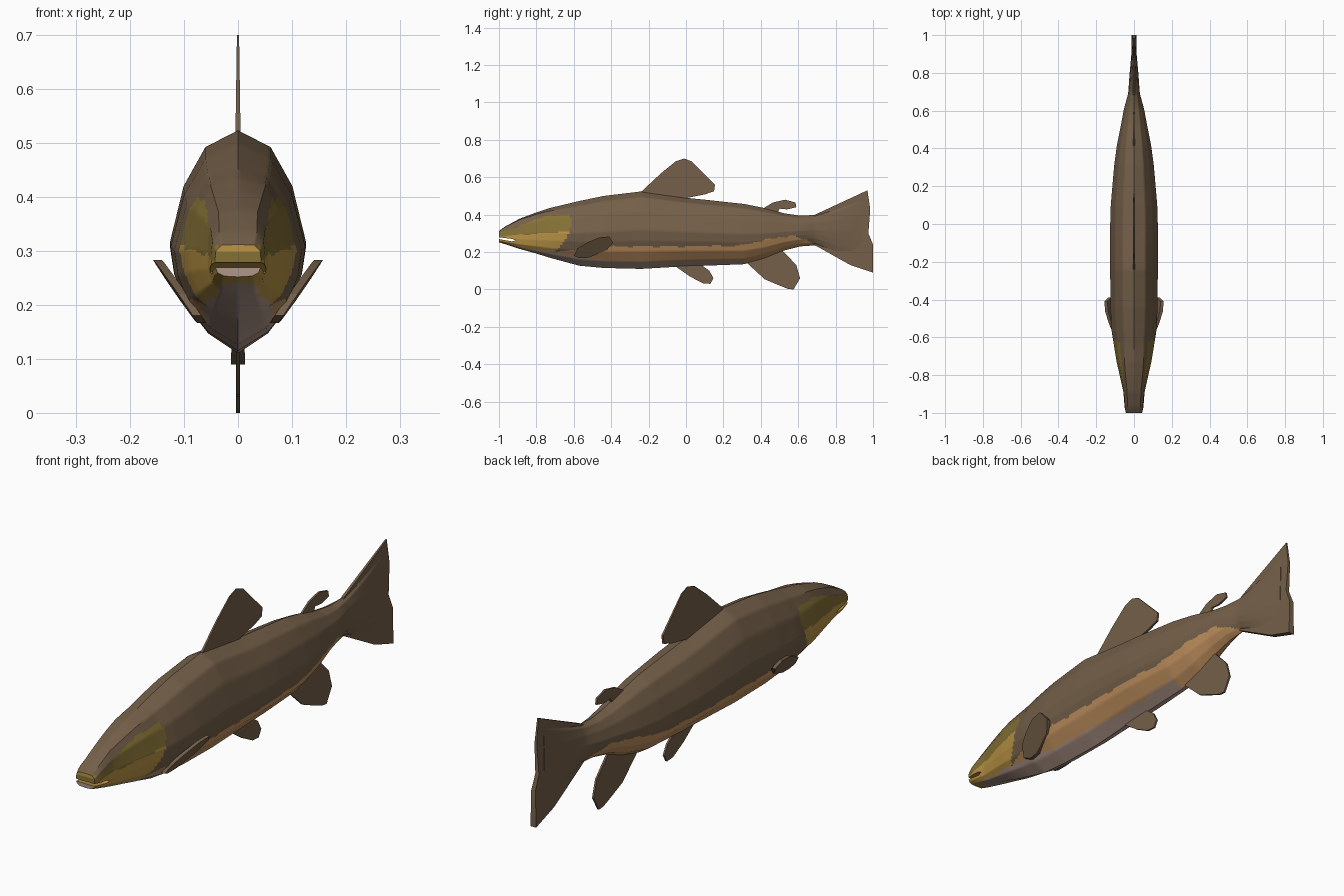
import bpy, bmesh, math

if "Cube" in bpy.data.objects:
    bpy.data.objects.remove(bpy.data.objects["Cube"])

def material(name, rgb):
    m = bpy.data.materials.new(name)
    m.diffuse_color = (*rgb, 1)
    m.use_nodes = True
    m.node_tree.nodes["Principled BSDF"].inputs["Base Color"].default_value = m.diffuse_color
    return m

BROWN = material("back brown", (0.175, 0.115, 0.066))
OLIVE = material("cheek olive", (0.235, 0.165, 0.037))
GOLD = material("jaw gold", (0.500, 0.300, 0.060))
TAN = material("flank tan", (0.520, 0.275, 0.110))
GREY = material("belly grey", (0.430, 0.305, 0.245))
ALL = [BROWN, OLIVE, GOLD, TAN, GREY]

def lerp(table, v, k=1):
    """Piecewise linear lookup of column k in a table sorted by column 0."""
    if v <= table[0][0]:
        return table[0][k]
    for a, b in zip(table, table[1:]):
        if v <= b[0]:
            return a[k] + (b[k] - a[k]) * (v - a[0]) / (b[0] - a[0])
    return table[-1][k]

def add_object(name, bm, mats):
    bmesh.ops.recalc_face_normals(bm, faces=bm.faces)
    me = bpy.data.meshes.new(name)
    bm.to_mesh(me)
    bm.free()
    for m in mats:
        me.materials.append(m)
    ob = bpy.data.objects.new(name, me)
    bpy.context.collection.objects.link(ob)
    return ob

def activate(ob):
    bpy.ops.object.select_all(action='DESELECT')
    bpy.context.view_layer.objects.active = ob
    ob.select_set(True)

def smooth(ob, deg=40):
    activate(ob)
    bpy.ops.object.shade_smooth_by_angle(angle=math.radians(deg))

# Body stations: y, top z, bottom z, half width
BODY = [(-1, .312, .252, .043), (-.97, .335, .243, .050), (-.89, .378, .217, .056),
        (-.80, .412, .192, .076), (-.73, .435, .170, .092), (-.57, .473, .127, .118),
        (-.44, .500, .115, .125), (-.24, .524, .110, .126), (0, .490, .124, .126),
        (.10, .480, .127, .123), (.31, .457, .135, .105), (.42, .435, .165, .090),
        (.53, .406, .210, .068), (.61, .395, .230, .053), (.69, .398, .236, .031),
        (.80, .435, .182, .023), (.94, .495, .130, .010)]
# Half cross-sections, top to bottom: round trunk and boxy snout
ROUND = [(0, 1), (.48, .85), (.80, .5), (1, 0), (.94, -.27), (.78, -.55), (.44, -.82), (0, -1)]
BOXY = [(0, 1), (.70, .96), (.95, .6), (1, 0), (.98, -.4), (.88, -.75), (.60, -.95), (0, -1)]
SUB = 8
HALF = (len(ROUND) - 1) * SUB

def half_section(f):
    pts = [(a[0] + (b[0] - a[0]) * f, a[1] + (b[1] - a[1]) * f) for a, b in zip(ROUND, BOXY)]
    out = []
    for i in range(HALF):
        a, b, t = pts[i // SUB], pts[i // SUB + 1], (i % SUB) / SUB
        out.append((a[0] + (b[0] - a[0]) * t, a[1] + (b[1] - a[1]) * t))
    return out + [pts[-1]]

# Body loft
bm = bmesh.new()
rings = []
STEPS = 160
for s in range(STEPS + 1):
    y = -1 + 1.94 * s / STEPS
    top, bot, w = (lerp(BODY, y, k) for k in (1, 2, 3))
    sec = half_section(max(0, min(1, (-.62 - y) / .36)))
    loop = sec + [(-x, z) for x, z in sec[-2:0:-1]]
    rings.append([bm.verts.new((x * w, y, (top + bot) / 2 + z * (top - bot) / 2)) for x, z in loop])
n = 2 * HALF
for a, b in zip(rings, rings[1:]):
    for i in range(n):
        bm.faces.new((a[i], a[(i + 1) % n], b[(i + 1) % n], b[i]))
for r in (rings[0], rings[-1]):          # end caps as horizontal strips
    for i in range(HALF):
        quad = [r[i], r[i + 1], r[(n - i - 1) % n], r[(n - i) % n]]
        bm.faces.new(list(dict.fromkeys(quad)))
body = add_object("body", bm, ALL)

# Mouth slit: wedge cut through the snout
bm = bmesh.new()
wedge = [(-1.05, .285), (-1.05, .278), (-.93, .257), (-.91, .262), (-.93, .270)]
lo, hi = ([bm.verts.new((x, y, z)) for y, z in wedge] for x in (-.2, .2))
bm.faces.new(lo)
bm.faces.new(hi)
for i in range(5):
    j = (i + 1) % 5
    bm.faces.new((lo[i], lo[j], hi[j], hi[i]))
cutter = add_object("mouth_cutter", bm, [])
cutter.hide_render = True
mod = body.modifiers.new("mouth", 'BOOLEAN')
mod.operation, mod.solver, mod.object = 'DIFFERENCE', 'EXACT', cutter
activate(body)
bpy.ops.object.modifier_apply(modifier="mouth")
bpy.data.objects.remove(cutter)

# Body colour zones by position
CHEEK_TOP = [(-1, .31), (-.9, .33), (-.84, .365), (-.73, .395), (-.6, .40)]
CHEEK_LOW = [(-1, .25), (-.88, .225), (-.75, .205), (-.6, .205)]
CHEEK_REAR = [(.20, -.70), (.27, -.64), (.36, -.61), (.40, -.63)]      # z -> y
BAND_TOP = [(-.7, .2), (-.6, .21), (-.4, .23), (0, .23), (.28, .235), (.38, .255),
            (.5, .28), (.58, .285), (.65, .265), (.70, .235)]
BAND_LOW = [(-.7, .2), (-.6, .18), (-.4, .155), (0, .15), (.29, .165), (.34, .10)]

def zone(x, y, z):
    j = .003 * math.sin(y * 47) + .002 * math.sin(y * 91)
    if y < -.995:                                     # lips on the flat snout end
        if z > .298:
            return GOLD
        if z > .276:
            return OLIVE
        return GREY
    if y < lerp(CHEEK_REAR, z) + j and z < lerp(CHEEK_TOP, y) + j:
        if z < lerp(CHEEK_LOW, y) + j:
            return GREY
        return OLIVE if z > lerp([(-1, .285), (-.62, .31)], y) + j else GOLD
    if y < .70 and z < lerp(BAND_TOP, y) + j:
        return GREY if z < lerp(BAND_LOW, y) + j else TAN
    return BROWN

me = body.data
me.materials.clear()
for m in ALL:
    me.materials.append(m)
for p in me.polygons:
    p.material_index = ALL.index(zone(*p.center))
smooth(body)

# Fins: thin plates from a (y, z) outline; half thickness and x offset follow rules
def fin(name, outline, half, x_of=lambda y, z: 0, side=1):
    bm = bmesh.new()
    a, b = ([bm.verts.new((side * (x_of(y, z) + s * half(y, z)), y, z)) for y, z in outline]
            for s in (-1, 1))
    bm.faces.new(a)
    bm.faces.new(b[::-1])
    for i in range(len(a)):
        j = (i + 1) % len(a)
        bm.faces.new((a[i], a[j], b[j], b[i]))
    smooth(add_object(name, bm, [BROWN]), 30)

def thin(y, z):
    return .004

fin("dorsal_fin", [(-.24, .522), (-.135, .62), (-.055, .685), (-.01, .70), (.03, .685), (.155, .56),
                   (.15, .525), (.10, .508), (.01, .49), (0, .46), (-.2, .48)],
    lambda y, z: .005 - .003 * (z - .5) / .2)
fin("adipose_fin", [(.40, .42), (.42, .438), (.465, .465), (.53, .48), (.585, .465), (.59, .44),
                    (.54, .428), (.50, .432), (.49, .41), (.47, .39)], thin)
fin("anal_fin", [(.32, .16), (.33, .138), (.42, .055), (.49, .025), (.545, .003), (.575, 0), (.61, .06),
                 (.59, .13), (.505, .22), (.42, .22)], thin)
fin("pelvic_fin", [(-.06, .14), (-.055, .123), (.02, .07), (.09, .033), (.13, .03), (.147, .06),
                   (.125, .10), (.07, .14)], thin)
fin("tail_fin", [(.67, .385), (.69, .40), (.83, .465), (.97, .53), (.985, .43), (.975, .30), (1, .24),
                 (1, .09), (.88, .13), (.69, .236), (.67, .25)],
    lambda y, z: .013 - .010 * (z - .09) / .44)

# Pectoral fins: mirrored plates leaning outwards
PECTORAL = [(-.60, .18), (-.58, .22), (-.53, .25), (-.465, .278), (-.41, .283), (-.39, .25),
            (-.425, .21), (-.52, .17), (-.57, .167)]
for side, label in ((1, "left"), (-1, "right")):
    fin("pectoral_fin_" + label, PECTORAL, lambda y, z: .008,
        lambda y, z: .072 + (z - .17) * .66 + (y + .5) * .03, side)
